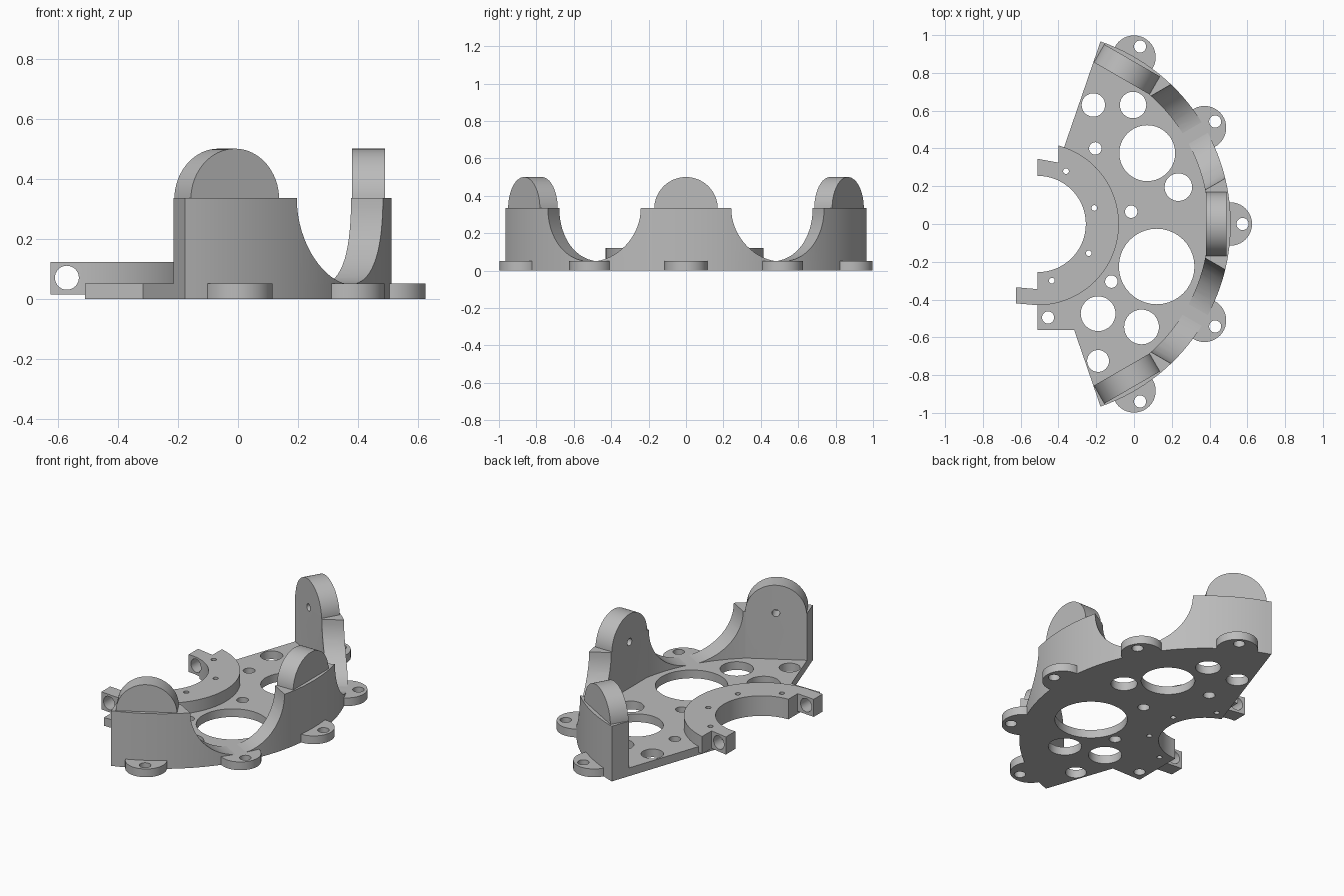
import bpy, bmesh
from math import cos, sin, radians, pi
from mathutils import Matrix

if "Cube" in bpy.data.objects:
    bpy.data.objects.remove(bpy.data.objects["Cube"], do_unlink=True)

# Main sizes: every arc shares one centre
CX = -0.51
OUTER, BORE, COLLAR = 1.022, 0.255, 0.43
SPAN = 71
PLATE_TOP, SHOULDER = 0.05, 0.335

grey = bpy.data.materials.new("plain grey")
grey.use_nodes = True
grey.diffuse_color = (0.5, 0.5, 0.5, 1)
grey.node_tree.nodes["Principled BSDF"].inputs["Base Color"].default_value = (0.5, 0.5, 0.5, 1)


def arc(x, y, r, a0, a1, n):
    return [(x + r * cos(radians(a0 + (a1 - a0) * i / n)),
             y + r * sin(radians(a0 + (a1 - a0) * i / n))) for i in range(n + 1)]


def circle(x, y, r, n=40):
    return arc(x, y, r, 0, 360, n)[:-1]


def radial(angle, x=CX):
    """Frame whose extrusion axis points outward at the angle, profile = (tangent, height)."""
    axes = Matrix(((0, 0, 1, 0), (1, 0, 0, 0), (0, 1, 0, 0), (0, 0, 0, 1)))
    return Matrix.Translation((x, 0, 0)) @ Matrix.Rotation(radians(angle), 4, 'Z') @ axes


def solid(name, prisms):
    """Mesh object from prisms given as (outline, low, high[, frame])."""
    bm = bmesh.new()
    for outline, low, high, *frame in prisms:
        m = frame[0] if frame else Matrix()
        rings = [[bm.verts.new(m @ Matrix.Translation((u, v, w)).to_translation())
                  for u, v in outline] for w in (low, high)]
        n = len(outline)
        bm.faces.new(rings[0])
        bm.faces.new(rings[1])
        for i in range(n):
            j = (i + 1) % n
            bm.faces.new((rings[0][i], rings[0][j], rings[1][j], rings[1][i]))
    bmesh.ops.recalc_face_normals(bm, faces=bm.faces[:])
    mesh = bpy.data.meshes.new(name)
    bm.to_mesh(mesh)
    bm.free()
    mesh.materials.append(grey)
    obj = bpy.data.objects.new(name, mesh)
    bpy.context.collection.objects.link(obj)
    return obj


def combine(obj, operation, prisms):
    tool = solid("helper", prisms)
    tool.hide_render = True
    mod = obj.modifiers.new("cut", 'BOOLEAN')
    mod.operation, mod.object, mod.solver = operation, tool, 'EXACT'
    bpy.context.view_layer.objects.active = obj
    bpy.ops.object.modifier_apply(modifier=mod.name)
    bpy.data.objects.remove(tool, do_unlink=True)


def drill(holes):
    return [(circle(x, y, r), -0.1, 0.3) for x, y, r in holes]


# Base plate: fan-shaped sector with a square foot and five round ears
base = solid("base_plate", [([(CX, 0)] + arc(CX, 0, OUTER, -SPAN, SPAN, 71), 0, PLATE_TOP)])
combine(base, 'UNION', [([(CX, -0.56), (-0.25, -0.56), (-0.25, -0.2), (CX, -0.2)], 0, PLATE_TOP)])
ear_angles = (-60, -30, 0, 30, 60)
combine(base, 'UNION', [
    (circle(CX + 1.02 * cos(radians(a)), 1.02 * sin(radians(a)), 0.115), 0, PLATE_TOP)
    for a in ear_angles])
combine(base, 'DIFFERENCE', [(circle(CX, 0, BORE, 72), -0.1, 0.3)])

# Plate openings, ear screw holes and pin holes shared with the collar
pins = [(-0.36, 0.28, 0.015), (-0.21, 0.085, 0.015), (-0.24, -0.155, 0.015), (-0.435, -0.3, 0.015)]
openings = [
    (-0.215, 0.63, 0.062), (-0.005, 0.63, 0.07), (-0.205, 0.4, 0.033), (0.07, 0.375, 0.148),
    (0.235, 0.195, 0.073), (-0.015, 0.065, 0.033), (0.12, -0.225, 0.2), (-0.12, -0.305, 0.033),
    (-0.19, -0.475, 0.092), (0.04, -0.545, 0.092), (-0.19, -0.725, 0.058), (-0.455, -0.495, 0.032)]
ear_holes = [(CX + 1.085 * cos(radians(a)), 1.085 * sin(radians(a)), 0.032) for a in ear_angles]
combine(base, 'DIFFERENCE', drill(openings + ear_holes + pins))

# Curved rim wall with three round-topped lugs and two semicircular scoops
wall = solid("rim_wall", [(arc(CX, 0, OUTER, -SPAN, SPAN, 71) + arc(CX, 0, 0.905, SPAN, -SPAN, 71),
                           0.02, SHOULDER)])
lug_angles = (-60, 0, 60)
lug = [(-0.17, 0.02), (0.17, 0.02)] + arc(0, 0.33, 0.17, 0, 180, 32)
combine(wall, 'UNION', [(lug, 0.89, 1.0, radial(a)) for a in lug_angles])
combine(wall, 'DIFFERENCE', [(circle(0, SHOULDER, 0.287, 64), 0.75, 1.2, radial(a)) for a in (-30, 30)])
# Blind pivot holes on the inner lug faces
combine(wall, 'DIFFERENCE', [(circle(0, 0.33, 0.022, 24), 0.8, 0.97, radial(a)) for a in lug_angles])

# Half-ring collar with clamping tabs at both ends
outline = (arc(CX, 0, COLLAR, -90, 75, 48)
           + [(-0.4, 0.325), (CX, 0.345)]
           + arc(CX, 0, BORE, 90, -90, 36)
           + [(CX, -0.345), (-0.625, -0.335), (-0.625, -0.42)])
collar = solid("collar", [(outline, 0.015, 0.122)])
combine(collar, 'DIFFERENCE', drill(pins))
combine(collar, 'DIFFERENCE', [
    (circle(0, 0.07, 0.04, 32), -0.5, -0.3, radial(90, -0.57)),
    (circle(0, 0.07, 0.04, 32), 0.2, 0.45, radial(90, -0.455))])

# Smooth the curved faces, keep the machined edges sharp
for obj in (base, wall, collar):
    bpy.ops.object.select_all(action='DESELECT')
    obj.select_set(True)
    bpy.context.view_layer.objects.active = obj
    bpy.ops.object.shade_smooth_by_angle(angle=pi / 6)
